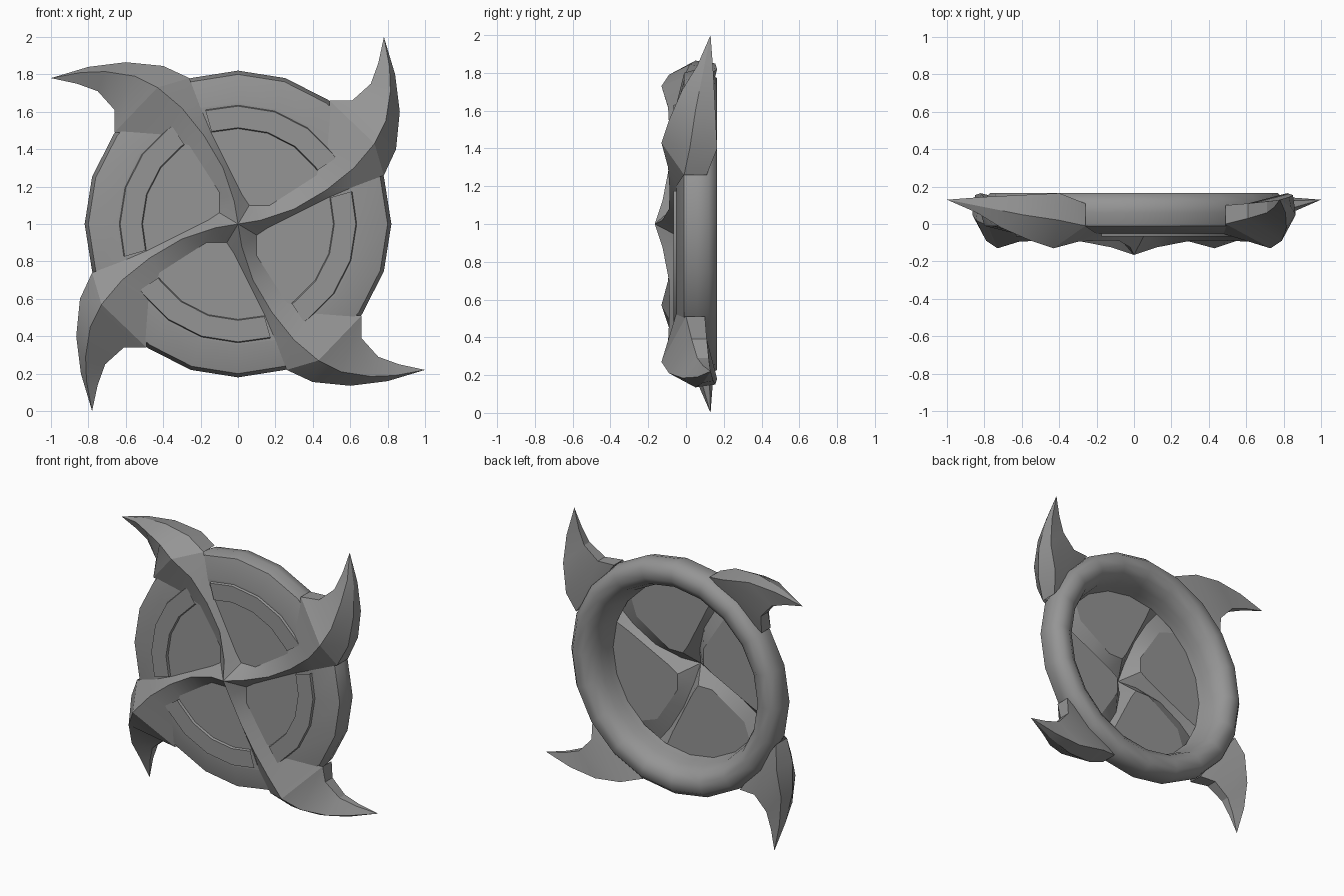
import bpy, bmesh, math
from mathutils import Vector, Matrix

if "Cube" in bpy.data.objects:
    bpy.data.objects.remove(bpy.data.objects["Cube"])

steel = bpy.data.materials.new("grey_steel")
steel.use_nodes = True
steel.diffuse_color = (0.3, 0.3, 0.3, 1)
steel.node_tree.nodes["Principled BSDF"].inputs["Base Color"].default_value = (0.3, 0.3, 0.3, 1)

DISC = -0.05      # depth of the flat disc
SIDES = 20


def place(p):
    """(across, up from hub, depth) to world space."""
    return Vector((p[0], p[2], p[1] + 1))


def polar(radius, degrees, depth):
    a = math.radians(degrees)
    return (radius * math.cos(a), radius * math.sin(a), depth)


def flat(points, depth=DISC):
    return [(u, v, depth) for u, v in points]


def finish(bm, name, angle, toward_front=False):
    """Turn a bmesh into a shaded object with the steel material."""
    bmesh.ops.remove_doubles(bm, verts=bm.verts[:], dist=0.0005)
    bmesh.ops.recalc_face_normals(bm, faces=bm.faces[:])
    if toward_front:
        bm.normal_update()
        if sum(f.normal.y * f.calc_area() for f in bm.faces) > 0:
            bmesh.ops.reverse_faces(bm, faces=bm.faces[:])
    mesh = bpy.data.meshes.new(name)
    bm.to_mesh(mesh)
    bm.free()
    mesh.materials.append(steel)
    obj = bpy.data.objects.new(name, mesh)
    bpy.context.collection.objects.link(obj)
    bpy.ops.object.select_all(action="DESELECT")
    obj.select_set(True)
    bpy.context.view_layer.objects.active = obj
    bpy.ops.object.shade_smooth_by_angle(angle=math.radians(angle))
    return obj


def loft(bm, rows, closed=False):
    """Skin neighbouring rows of points with quads."""
    grid = [[bm.verts.new(place(p)) for p in row] for row in rows]
    for a, b in zip(grid, grid[1:]):
        count = len(a)
        for i in range(count if closed else count - 1):
            j = (i + 1) % count
            bm.faces.new((a[i], a[j], b[j], b[i]))
    return grid


def repeat_four(obj):
    """Copy a part around the hub by quarter turns."""
    hub = Vector((0, 0, 1))
    base = obj.name
    obj.name = base + "_1"
    for k in range(1, 4):
        copy = obj.copy()
        copy.name = f"{base}_{k + 1}"
        turn = Matrix.Rotation(k * math.pi / 2, 4, "Y")
        copy.matrix_world = Matrix.Translation(hub) @ turn @ Matrix.Translation(-hub)
        bpy.context.collection.objects.link(copy)


# Rim: rounded hollow ring, open at the back
rim_profile = [(.60, -.045), (.64, DISC), (.80, -.01), (.82, .06), (.81, .12), (.77, .165),
               (.70, .165), (.65, .13), (.62, .06), (.61, 0), (.60, -.045)]
bm = bmesh.new()
loft(bm, [[polar(r, 90 + 360 * i / SIDES, d) for r, d in rim_profile] for i in range(SIDES + 1)])
finish(bm, "rim", 52)

# Blade root: folded sheet from hub to rim, hollow behind
root_inner = flat([(-.10, .06), (-.10, .17), (-.17, .28), (-.26, .42), (-.40, .47)])
root_ridge = [(0, 0, -.165), (-.02, .12, -.125), (-.08, .30, -.09), (-.18, .47, -.087), (-.30, .62, -.095)]
root_outer = flat([(.06, .10), (.02, .16), (-.05, .30), (-.14, .48), (-.20, .62)])

# Blade horn: edges running from the rim out to the tip
tip = (-1, .78, .13)
horn_inner = [(-.66, .49, 0), (-.66, .61, .03), (-.75, .71, .06), (-.86, .75, .09), tip]
horn_ridge = [(-.43, .73, -.13), (-.55, .79, -.09), (-.71, .815, -.02), (-.84, .81, .06), tip]
horn_outer = [(-.26, .78, -.01), (-.40, .845, .02), (-.60, .865, .05), (-.80, .84, .09), tip]
back_outer = [(-.26, .78, .11), (-.40, .82, .165), (-.60, .85, .155), (-.80, .83, .145), tip]
back_inner = [(-.66, .49, .10), (-.66, .61, .11), (-.75, .71, .12), (-.86, .75, .125), tip]

bm = bmesh.new()
root_rows = list(zip(root_inner, root_ridge, root_outer))
horn_rows = list(zip(horn_inner, horn_ridge, horn_outer, back_outer, back_inner))
loft(bm, root_rows + [horn_rows[0][:3]])
loft(bm, horn_rows[:-1], closed=True)
last = [bm.verts.new(place(p)) for p in horn_rows[-2]]
point = bm.verts.new(place(tip))
for i in range(len(last)):
    bm.faces.new((last[i], last[(i + 1) % len(last)], point))
repeat_four(finish(bm, "blade", 28, toward_front=True))

# Disc panel: flat web between one blade and the next
next_inner = [(v, -u, d) for u, v, d in root_inner]
arc = [polar(.645, a, DISC) for a in (54, 72, 90)]
outline = root_outer + arc[::-1] + next_inner[:0:-1]
bm = bmesh.new()
bm.faces.new([bm.verts.new(place(p)) for p in outline])
repeat_four(finish(bm, "disc_panel", 30, toward_front=True))

# Raised band: thin curved strip standing on each panel
band_profile = [(.51, DISC), (.515, -.066), (.63, -.066), (.635, DISC)]
bm = bmesh.new()
loft(bm, [[polar(r, a, d) for r, d in band_profile] for a in (34, 36, 54, 72, 90, 106)])
repeat_four(finish(bm, "raised_band", 30, toward_front=True))
